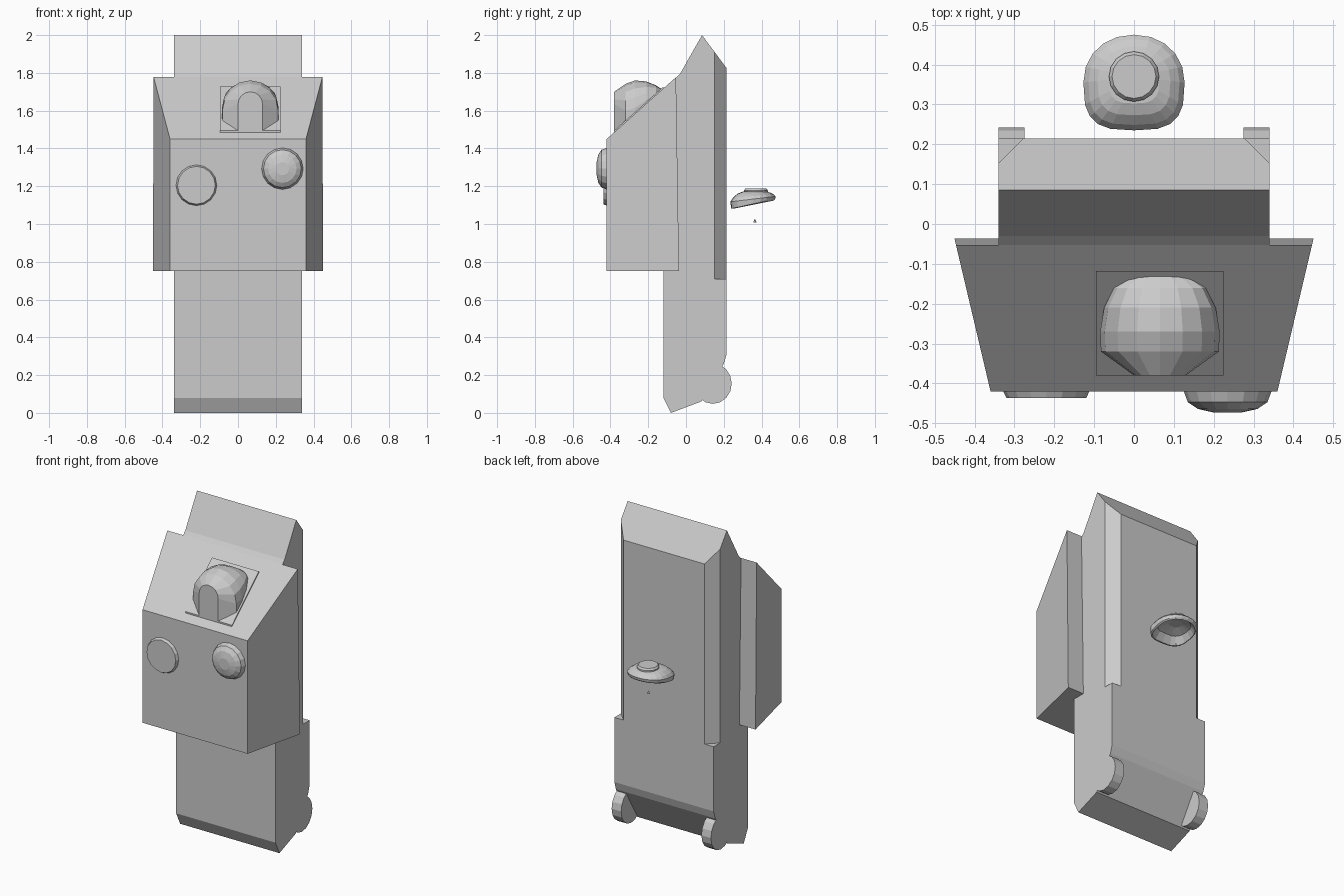
import bpy, bmesh
from math import sin, cos, pi, copysign

if "Cube" in bpy.data.objects:
    bpy.data.objects.remove(bpy.data.objects["Cube"])


def loft(name, rings):
    """Skin matching rings of points and cap both ends."""
    bm = bmesh.new()
    vs = [[bm.verts.new(p) for p in ring] for ring in rings]
    n = len(vs[0])
    for a, b in zip(vs, vs[1:]):
        for i in range(n):
            j = (i + 1) % n
            bm.faces.new((a[i], a[j], b[j], b[i]))
    bm.faces.new(vs[0])
    bm.faces.new(vs[-1])
    bmesh.ops.recalc_face_normals(bm, faces=bm.faces)
    me = bpy.data.meshes.new(name)
    bm.to_mesh(me)
    bm.free()
    ob = bpy.data.objects.new(name, me)
    bpy.context.collection.objects.link(ob)
    return ob


def side_prism(name, profile, x0, x1):
    return loft(name, [[(x, y, z) for y, z in profile] for x in (x0, x1)])


def slope(y):
    """Height of the slanted lid of the front box."""
    return 1.45 + (y + 0.42) * 0.892


# main body: side profile extruded across the width
body = side_prism("body", [(-0.08, 0), (-0.12, 0.08), (-0.12, 1.7), (-0.03, 1.798),
                           (0.085, 2.0), (0.215, 1.825), (0.215, 0.31),
                           (0.2, 0.26), (0.08, 0.06)], -0.34, 0.34)

# chamfers cut along the rear corners
for s in (-1, 1):
    tri = [(0.34, 0.152), (0.36, 0.152), (0.36, 0.24), (0.275, 0.24), (0.275, 0.217)]
    cutter = loft("corner_cutter", [[(s * x, y, z) for x, y in tri] for z in (0.71, 2.1)])
    cutter.hide_render = True
    cutter.hide_set(True)
    mod = body.modifiers.new("corner_cut", "BOOLEAN")
    mod.operation = "DIFFERENCE"
    mod.solver = "EXACT"
    mod.object = cutter

# wheels at the bottom rear corners
for s in (-1, 1):
    circle = [(0.142 + 0.1 * cos(2 * pi * i / 16), 0.155 + 0.107 * sin(2 * pi * i / 16))
              for i in range(16)]
    side_prism("wheel", circle, s * 0.275, s * 0.34)

# front box, flaring in width toward the back
box = [(-0.42, 0.75), (-0.42, 1.45), (-0.053, 1.777), (-0.037, 0.75)]
loft("front_box", [[(s * (0.36 + (y + 0.42) * 0.236), y, z) for y, z in box]
                   for s in (-1, 1)])


# round button and domed knob on the front
def turned(name, x, z, steps):
    loft(name, [[(x + r * cos(2 * pi * i / 16), y, z + r * sin(2 * pi * i / 16))
                 for i in range(16)] for r, y in steps])


turned("button", -0.22, 1.205, [(0.108, -0.41), (0.108, -0.42), (0.1, -0.437)])
turned("knob", 0.235, 1.293, [(0.11, -0.41), (0.11, -0.42), (0.1, -0.447),
                              (0.075, -0.464), (0.035, -0.473)])

# thin plate on the slanted lid
loft("lid_plate", [[(x, y, slope(y) + dz) for x, y in
                    ((-0.095, -0.38), (0.225, -0.38), (0.225, -0.118), (-0.095, -0.118))]
                   for dz in (-0.02, 0.009)])


# hooded dome: arches of varying size along the depth
def arch(y, w, top, spring):
    base = slope(y) - 0.01
    pts = [(0.065 - w, y, base)]
    pts += [(0.065 - w * cos(pi * i / 8), y, spring + (top - spring) * sin(pi * i / 8))
            for i in range(9)]
    return pts + [(0.065 + w, y, base)]


loft("hood", [arch(-0.38, 0.065, 1.7, 1.635), arch(-0.32, 0.148, 1.742, 1.6),
              arch(-0.27, 0.15, 1.76, 1.615), arch(-0.21, 0.14, 1.755, 1.655),
              arch(-0.16, 0.115, 1.735, 1.69), arch(-0.13, 0.07, 1.715, 1.705)])


# floating cap behind the body: hollow, tilted, flattened toward the body
def cap_ring(k, lift, tilt):
    pts = []
    for i in range(20):
        c, s = cos(2 * pi * i / 20), sin(2 * pi * i / 20)
        e = 0.65 if s < 0 else 0.95
        x = 0.127 * copysign(abs(c) ** e, c)
        y = 0.355 + 0.12 * copysign(abs(s) ** e, s)
        y = 0.37 + (y - 0.37) * k
        pts.append((x * k, y, lift + tilt * (y - 0.355)))
    return pts


loft("cap", [cap_ring(0.3, 1.15, 0), cap_ring(0.7, 1.135, 0.1), cap_ring(0.9, 1.102, 0.2),
             cap_ring(0.97, 1.107, 0.22), cap_ring(1, 1.132, 0.12), cap_ring(0.9, 1.148, 0.08),
             cap_ring(0.72, 1.163, 0.03), cap_ring(0.5, 1.172, 0)])

# button on the cap and the tiny point below it
loft("cap_button", [[(r * cos(2 * pi * i / 16), 0.37 + r * sin(2 * pi * i / 16), z)
                     for i in range(16)]
                    for r, z in ((0.063, 1.165), (0.063, 1.178), (0.055, 1.189))])
loft("cap_point", [[(r * cos(2 * pi * i / 4), 0.365 + r * sin(2 * pi * i / 4), z)
                    for i in range(4)] for r, z in ((0.01, 1.007), (0.001, 1.026))])
